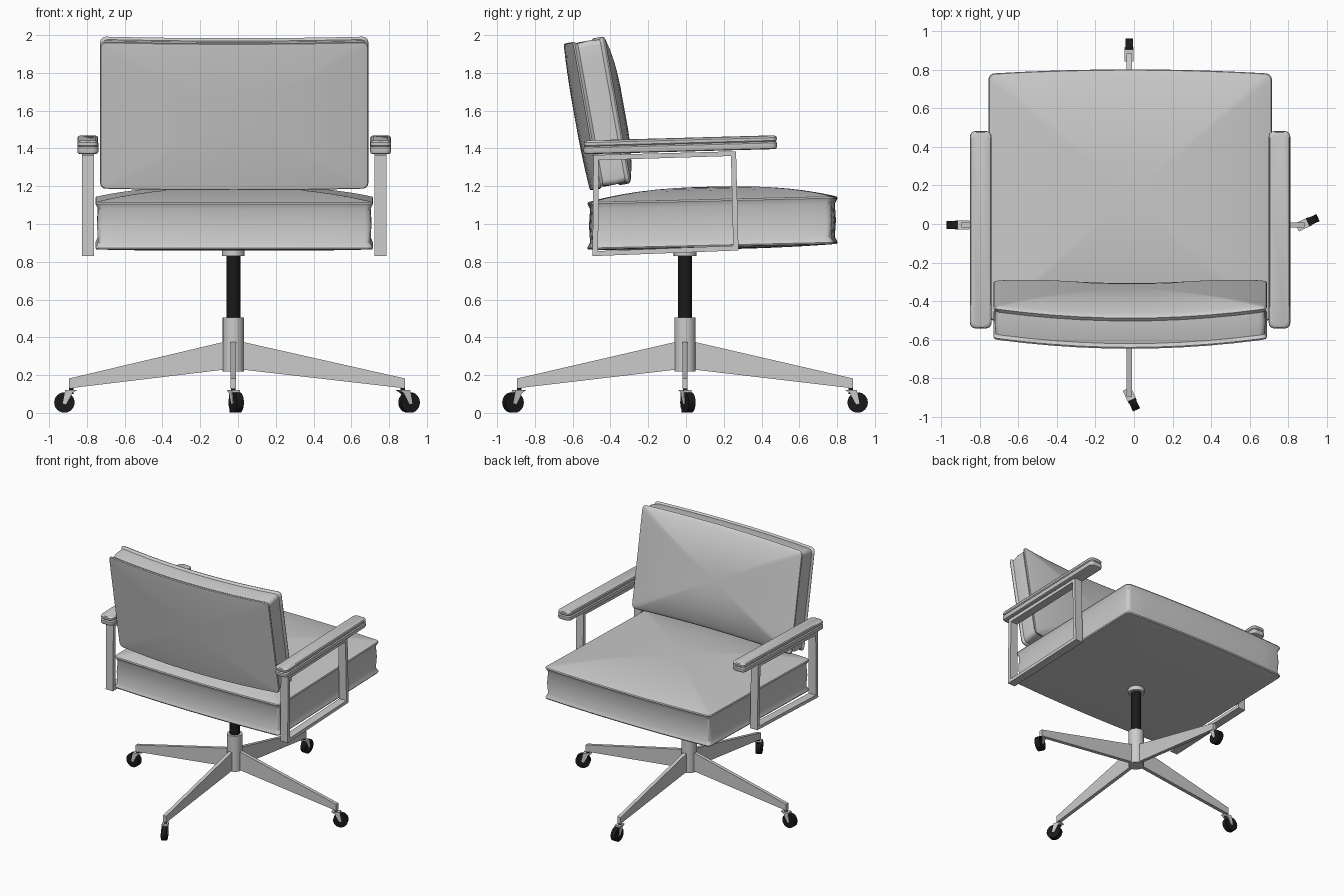
import bpy, bmesh
from math import sin, cos, pi, radians
from mathutils import Matrix, Vector

if "Cube" in bpy.data.objects:
    bpy.data.objects.remove(bpy.data.objects["Cube"])

CX, CY = -0.02, -0.005
BLACK = bpy.data.materials.new("black")
BLACK.diffuse_color = (0.01, 0.01, 0.01, 1)
BLACK.use_nodes = True
BLACK.node_tree.nodes["Principled BSDF"].inputs["Base Color"].default_value = BLACK.diffuse_color


def loft(name, rings, closed=False, mat=None, matrix=None, angle=35):
    """Skin a list of equal-length point rings; cap the ends or close the loop."""
    bm = bmesh.new()
    vs = [[bm.verts.new(p) for p in r] for r in rings]
    n = len(rings[0])
    for i in range(len(vs) if closed else len(vs) - 1):
        a, b = vs[i], vs[(i + 1) % len(vs)]
        for j in range(n):
            k = (j + 1) % n
            bm.faces.new((a[j], a[k], b[k], b[j]))
    if not closed:
        bm.faces.new(vs[0][::-1])
        bm.faces.new(vs[-1])
    bmesh.ops.recalc_face_normals(bm, faces=bm.faces)
    me = bpy.data.meshes.new(name)
    bm.to_mesh(me)
    bm.free()
    if matrix:
        me.transform(matrix)
    if mat:
        me.materials.append(mat)
    ob = bpy.data.objects.new(name, me)
    bpy.context.collection.objects.link(ob)
    bpy.ops.object.select_all(action='DESELECT')
    ob.select_set(True)
    bpy.context.view_layer.objects.active = ob
    bpy.ops.object.shade_smooth_by_angle(angle=radians(angle))
    return ob


def rounded_rect(hx, hy, r, seg=10, arc=4):
    pts = []
    corners = [(1, 1), (-1, 1), (-1, -1), (1, -1)]
    for q, (sx, sy) in enumerate(corners):
        for i in range(arc + 1):
            a = q * pi / 2 + i * pi / 2 / arc
            pts.append(Vector((sx * (hx - r) + r * cos(a), sy * (hy - r) + r * sin(a))))
        nx, ny = corners[(q + 1) % 4]
        a = (q + 1) * pi / 2
        end = Vector((nx * (hx - r) + r * cos(a), ny * (hy - r) + r * sin(a)))
        start = pts[-1].copy()
        pts += [start.lerp(end, i / seg) for i in range(1, seg)]
    return pts


def cushion(name, hx, hy, r, levels, deform):
    """levels: (inset, scale, height) for each ring from bottom to top."""
    rings = []
    for inset, s, z in levels:
        rings.append([deform(p.x * s, p.y * s, z)
                      for p in rounded_rect(hx - inset, hy - inset, r)])
    return loft(name, rings)


def pad_levels(half, crown_low, crown_high, dip):
    steps = [0.02, 0.15, 0.3, 0.45, 0.6, 0.72, 0.82, 0.9, 0.96]
    low = [(0, s, -half - crown_low * (1 - s ** 2.5)) for s in steps]
    high = [(0, s, half + crown_high * (1 - s ** 2.5)) for s in reversed(steps)]
    side = [(0.004, 1, -half), (0, 1, -half + 0.008), (dip, 1, -half * 0.7),
            (dip * 0.6, 1, 0), (dip, 1, half * 0.7), (0, 1, half - 0.008), (0.004, 1, half)]
    return low + side + high


def cylinder(name, r, z0, z1, mat=None, seg=24, matrix=None):
    ring = lambda z: [(r * cos(2 * pi * i / seg), r * sin(2 * pi * i / seg), z) for i in range(seg)]
    return loft(name, [ring(z0), ring(z1)], mat=mat, matrix=matrix)


def prism(name, profile, width, matrix, end_width=None):
    """Extrude an XZ profile symmetrically along Y."""
    rings = [[(x, y, z) for x, z in profile] for y in (-width / 2, width / 2)]
    return loft(name, rings, matrix=matrix)


# Seat cushion: crowned top, slightly bowed front and rear, rear a little lower
def seat_shape(u, v, z):
    y = v * (1 + 0.035 * (1 - (u / 0.735) ** 2))
    return (CX + u, 0.14 + y, 1.005 + z + 0.015 * v / 0.64)


cushion("seat", 0.735, 0.64, 0.03, pad_levels(0.125, 0.015, 0.068, 0.014), seat_shape)

# Backrest cushion: leaning, bowed to the rear, padded on the sitting side
LEAN = radians(10.2)


def back_shape(u, v, w):
    w -= 0.05 * (1 - (u / 0.71) ** 2)
    return (CX + u, -0.445 - v * sin(LEAN) + w * cos(LEAN), 1.59 + v * cos(LEAN) + w * sin(LEAN))


cushion("backrest", 0.71, 0.395, 0.03, pad_levels(0.085, 0.012, 0.085, 0.012), back_shape)

# Armrests and their flat-bar frames
ARM_LEVELS = [(0.014, 1, -0.037), (0.004, 1, -0.033), (0, 1, -0.024), (0, 1, -0.004), (0.007, 1, 0.003),
              (0.002, 1, 0.009), (0.001, 1, 0.024), (0.006, 1, 0.032), (0.016, 1, 0.036)]
FRAME_OUT = [(-0.495, 0.83), (0.278, 0.86), (0.265, 1.385), (-0.49, 1.365)]
FRAME_IN = [(-0.465, 0.857), (0.25, 0.885), (0.238, 1.36), (-0.463, 1.338)]
for side, sx in (("left", -1), ("right", 1)):
    ax = CX + sx * 0.775
    cushion(side + "_armrest", 0.056, 0.512, 0.028, ARM_LEVELS,
            lambda u, v, z: (ax + u, -0.03 + v, 1.42 + z + 0.027 * v))
    loft(side + "_arm_frame",
         [[(ax - 0.032, *o), (ax + 0.032, *o), (ax + 0.032, *i), (ax - 0.032, *i)]
          for o, i in zip(FRAME_OUT, FRAME_IN)], closed=True)

# Central column
base = Matrix.Translation((CX - 0.005, CY, 0))
cylinder("mounting_plate", 0.06, 0.83, 0.875, matrix=base)
cylinder("gas_lift", 0.037, 0.45, 0.85, BLACK, matrix=base)
cylinder("hub", 0.056, 0.22, 0.505, matrix=base)

# Four tapered legs with swivelling casters: heading, length, swivel
for heading, length, swivel in ((0, 0.91, 25), (90, 0.89, 0), (180, 0.87, 0), (270, 0.89, 25)):
    m = base @ Matrix.Rotation(radians(heading), 4, 'Z')
    prism("leg", [(0.04, 0.23), (length, 0.13), (length, 0.182), (0.04, 0.378)], 0.028, m)
    c = m @ Matrix.Translation((length - 0.012, 0, 0)) @ Matrix.Rotation(radians(swivel), 4, 'Z')
    cylinder("caster_stem", 0.012, 0.1, 0.14, BLACK, 12, c)
    prism("caster_fork", [(-0.03, 0.12), (0.032, 0.12), (0.034, 0.105), (0.045, 0.05), (0.028, 0.045),
                          (-0.005, 0.105)], 0.046, c)
    wheel = c @ Matrix.Translation((0.036, 0, 0.055)) @ Matrix.Rotation(pi / 2, 4, 'X')
    cylinder("caster_wheel", 0.054, -0.02, 0.02, BLACK, 24, wheel)
